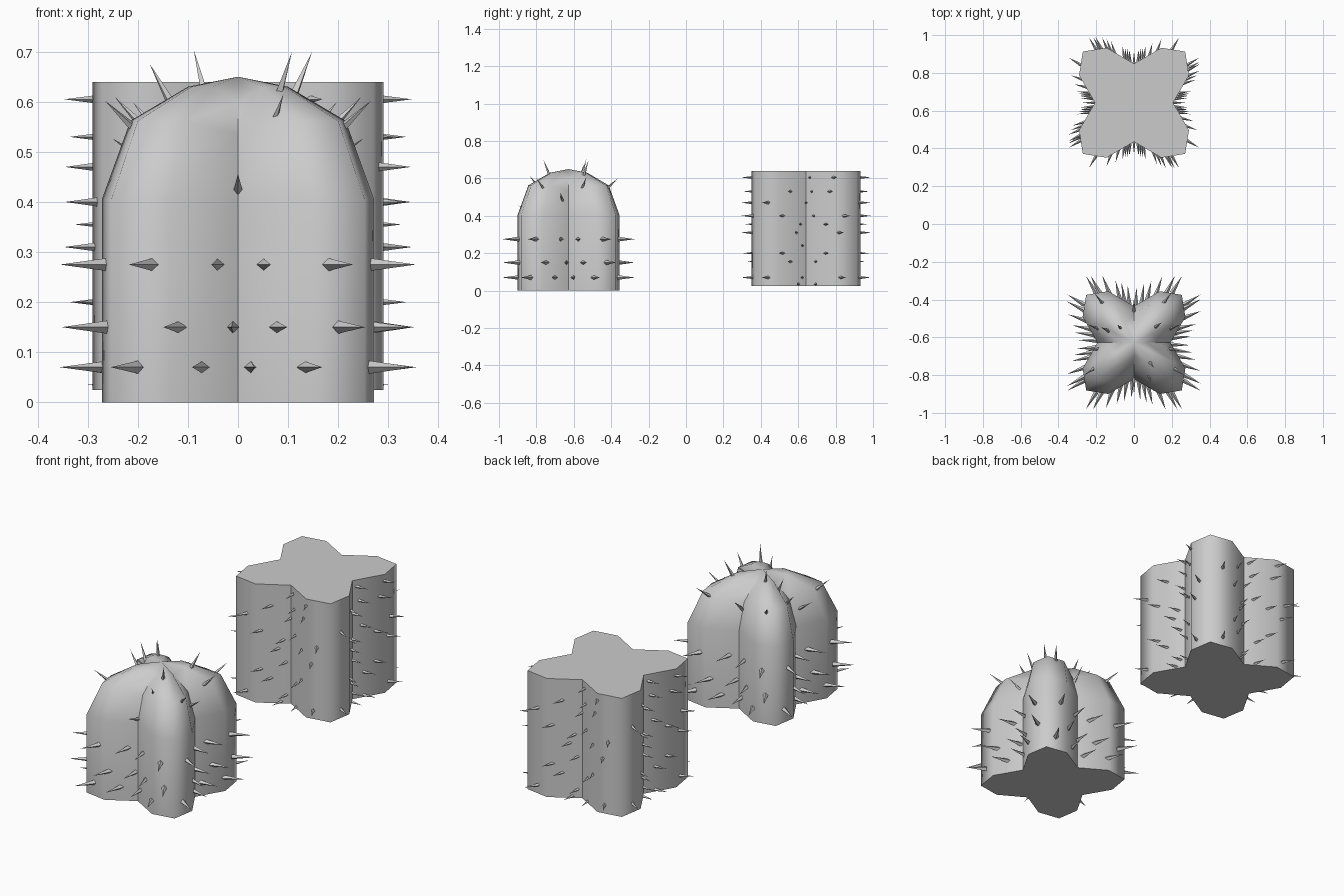
import bpy, bmesh
from math import pi
from mathutils import Vector, Matrix

if "Cube" in bpy.data.objects:
    bpy.data.objects.remove(bpy.data.objects["Cube"])

grey = bpy.data.materials.new("plain grey")
grey.use_nodes = True
COLOUR = (0.6, 0.6, 0.6, 1)
grey.diffuse_color = COLOUR
grey.node_tree.nodes["Principled BSDF"].inputs["Base Color"].default_value = COLOUR


def finish(bm, name, y, smooth):
    bmesh.ops.recalc_face_normals(bm, faces=bm.faces)
    for face in bm.faces:
        face.smooth = smooth
    mesh = bpy.data.meshes.new(name)
    bm.to_mesh(mesh)
    bm.free()
    mesh.materials.append(grey)
    obj = bpy.data.objects.new(name, mesh)
    obj.location.y = y
    bpy.context.collection.objects.link(obj)


def turn(quarter):
    return Matrix.Rotation(quarter * pi / 2, 3, 'Z')


def lobed_ring(bm, size, z, valley_z):
    """Four-lobed outline: a valley then three lobe points per quarter."""
    quarter = [(0, -0.71), (0.5, -1), (0.93, -0.93), (1, -0.5)]
    ring = []
    for q in range(4):
        for i, (x, y) in enumerate(quarter):
            height = valley_z if i == 0 else z
            ring.append(bm.verts.new(turn(q) @ Vector((x * size, y * size, height))))
    return ring


def bridge(bm, low, high):
    n = len(low)
    for i in range(n):
        j = (i + 1) % n
        bm.faces.new((low[i], low[j], high[j], high[i]))
        if i % 4 == 0:
            bm.edges.get((low[i], high[i])).smooth = False


def cap(bm, ring):
    for edge in bm.faces.new(ring).edges:
        edge.smooth = False


def spike(bm, base, direction, length, radius):
    d = Vector(direction).normalized()
    mat = Matrix.Translation(Vector(base) + d * length / 2) @ d.to_track_quat('Z', 'Y').to_matrix().to_4x4()
    bmesh.ops.create_cone(bm, cap_ends=True, segments=4, radius1=radius,
                          radius2=0, depth=length, matrix=mat)


def side_spike(bm, q, x, z, size, length, radius):
    """Spike standing on one of the four sides, fanning away from the valley."""
    t = min(abs(x) / (size * 0.5), 1)
    depth = size * (0.71 + 0.29 * t) - 0.01
    rot = turn(q)
    spike(bm, rot @ Vector((x, -depth, z)), rot @ Vector((x * 0.9, -0.3, 0)), length, radius)


# Domed top segment
bm = bmesh.new()
rings = [lobed_ring(bm, *r) for r in (
    (0.272, 0, 0), (0.272, 0.405, 0.405), (0.215, 0.562, 0.535), (0.1, 0.63, 0.6))]
for low, high in zip(rings, rings[1:]):
    bridge(bm, low, high)
cap(bm, rings[0])
apex = bm.verts.new((0, 0, 0.65))
for a, b in zip(rings[-1], rings[-1][1:] + rings[-1][:1]):
    bm.faces.new((a, b, apex))
finish(bm, "domed_segment", -0.628, True)

# Spikes of the domed segment: rows on the sides, then the crown
bm = bmesh.new()
rows = {0.07: (-0.2, -0.07, 0.025, 0.13),
        0.15: (-0.115, -0.01, 0.075, 0.2),
        0.275: (-0.17, -0.04, 0.05, 0.18)}
for q in range(4):
    for z, offsets in rows.items():
        for x in offsets:
            side_spike(bm, q, x, z, 0.272, 0.105, 0.013)
crown = [(-0.065, 0.07, 0.61), (-0.13, 0.06, 0.59), (0.11, 0.08, 0.61),
         (0.08, -0.1, 0.61), (0.065, -0.15, 0.54), (0, -0.18, 0.42),
         (-0.16, 0.2, 0.54), (0.15, 0.2, 0.54), (0, 0.16, 0.5)]
for side in (-1, 1):
    crown += [(side * 0.2, -0.13, 0.54), (side * 0.18, 0.07, 0.54),
              (side * 0.17, -0.03, 0.47)]
for base in crown:
    spike(bm, base, Vector(base) - Vector((0, 0, 0.35)), 0.1, 0.01)
finish(bm, "domed_segment_spikes", -0.628, False)

# Straight trunk segment
bm = bmesh.new()
low, high = (lobed_ring(bm, 0.291, z, z) for z in (0.025, 0.64))
bridge(bm, low, high)
cap(bm, low)
cap(bm, high)
finish(bm, "trunk_segment", 0.642, True)

# Spikes of the trunk segment
bm = bmesh.new()
rows = {0.605: (0.02, 0.14), 0.53: (-0.08, 0.03, 0.12), 0.47: (-0.2, 0),
        0.4: (-0.12, 0.04, 0.2), 0.355: (-0.03, 0.1), 0.31: (-0.05, 0.17),
        0.24: (-0.02,), 0.2: (-0.12, 0.1), 0.155: (-0.08, 0.05),
        0.07: (-0.2, -0.02, 0.18), 0.035: (-0.04, 0.05)}
for q in range(4):
    for z, offsets in rows.items():
        for x in offsets:
            side_spike(bm, q, x, z, 0.291, 0.075, 0.009)
finish(bm, "trunk_segment_spikes", 0.642, False)
